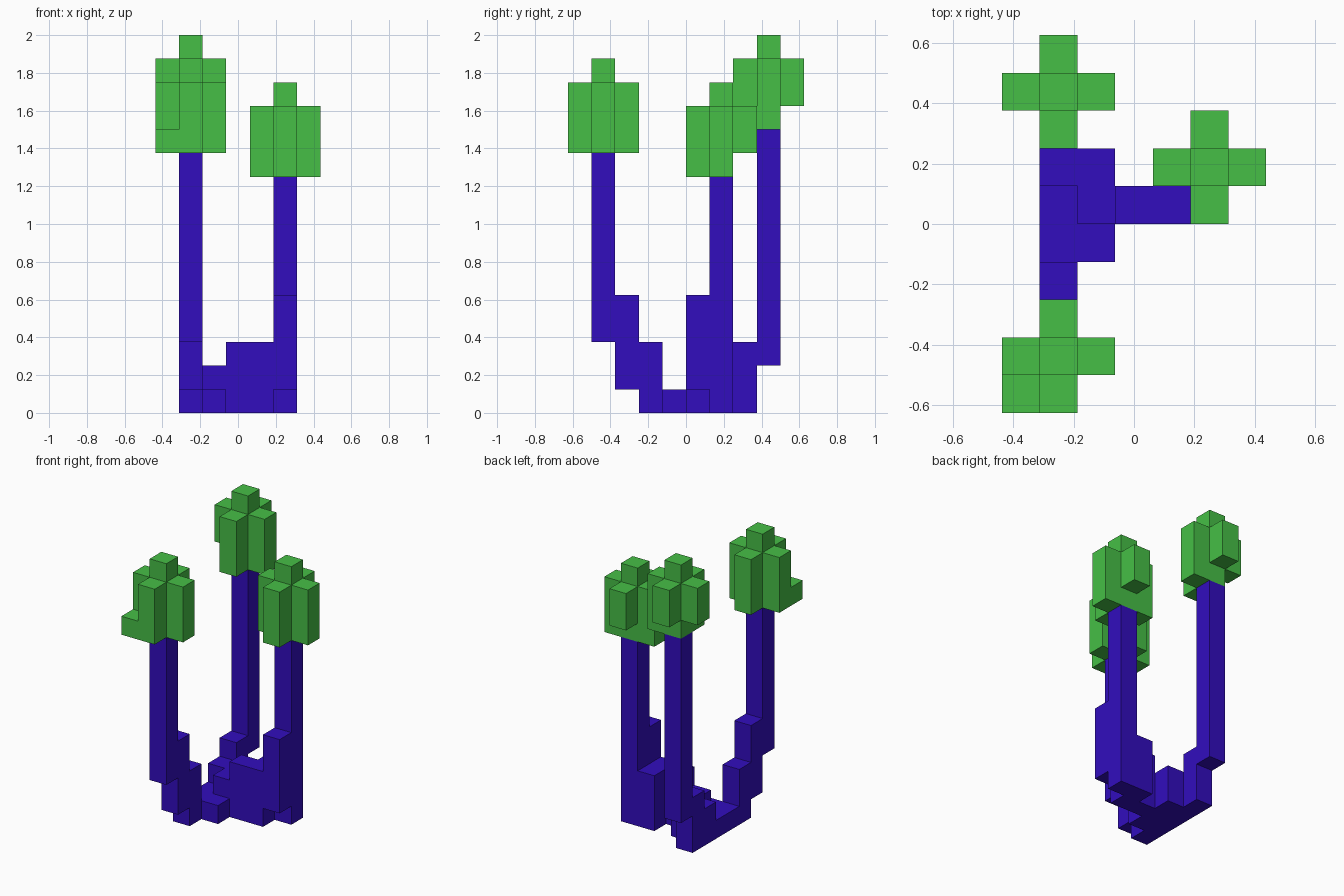
import bpy, bmesh
from mathutils import Vector

cube = bpy.data.objects.get("Cube")
if cube:
    bpy.data.objects.remove(cube, do_unlink=True)

UNIT = 0.125                              # edge of one block
ORIGIN = Vector((-0.4375, -0.625, 0.0))   # corner of block (0, 0, 0)


def material(name, rgb):
    mat = bpy.data.materials.new(name)
    mat.use_nodes = True
    mat.diffuse_color = (*rgb, 1)
    mat.node_tree.nodes["Principled BSDF"].inputs["Base Color"].default_value = (*rgb, 1)
    return mat


STEM = material("indigo stem", (0.032, 0.004, 0.515))
LEAF = material("leaf green", (0.061, 0.521, 0.061))


def column(i, j, bottom, top):
    """Blocks stacked at (i, j) from level bottom up to level top."""
    return {(i, j, k) for k in range(bottom, top)}


def build(name, cells, mat):
    """Skin a set of blocks with its outer faces only."""
    bm = bmesh.new()
    for cell in cells:
        centre = Vector(cell) + Vector((0.5, 0.5, 0.5))
        for axis in range(3):
            for sign in (-1, 1):
                n = Vector((0, 0, 0))
                n[axis] = sign
                if tuple(int(c + d) for c, d in zip(cell, n)) in cells:
                    continue
                u = Vector((0, 0, 0))
                u[(axis + 1) % 3] = 0.5
                v = n.cross(u)
                corners = [centre + n * 0.5 + a * u + b * v
                           for a, b in ((-1, -1), (1, -1), (1, 1), (-1, 1))]
                bm.faces.new([bm.verts.new(ORIGIN + p * UNIT) for p in corners])
    bmesh.ops.remove_doubles(bm, verts=bm.verts, dist=1e-4)
    bmesh.ops.dissolve_limit(bm, angle_limit=0.02, verts=bm.verts, edges=bm.edges)
    mesh = bpy.data.meshes.new(name)
    bm.to_mesh(mesh)
    bm.free()
    mesh.materials.append(mat)
    obj = bpy.data.objects.new(name, mesh)
    bpy.context.collection.objects.link(obj)
    return obj


def crown(i, j, core, top, west, east, front, back):
    """Plus-shaped crown: a core one block taller than its four arms."""
    return (column(i, j, core, top + 1)
            | column(i - 1, j, west, top) | column(i + 1, j, east, top)
            | column(i, j - 1, front, top) | column(i, j + 1, back, top))


# Root base: low floor, raised middle and the bridge to the side trunk
base = set()
for i, j, height in ((1, 4, 1), (1, 5, 1), (2, 4, 1),
                     (1, 6, 2), (2, 5, 2), (2, 6, 2),
                     (3, 5, 3), (4, 5, 3), (4, 6, 3)):
    base |= column(i, j, 0, height)
build("root_base", base, STEM)

# Trunks with their stepped feet
build("front_trunk", column(1, 3, 0, 3) | column(1, 2, 1, 5) | column(1, 1, 3, 11), STEM)
build("back_trunk", column(1, 7, 0, 3) | column(1, 8, 2, 12), STEM)
build("side_trunk", column(5, 5, 1, 5) | column(5, 6, 0, 10), STEM)

# Crowns; the front one has a low extra block in one corner
build("front_crown", crown(1, 1, 11, 14, 11, 11, 11, 11) | column(0, 0, 11, 12), LEAF)
build("back_crown", crown(1, 8, 12, 15, 13, 12, 12, 13), LEAF)
build("side_crown", crown(5, 6, 10, 13, 10, 10, 10, 11), LEAF)
